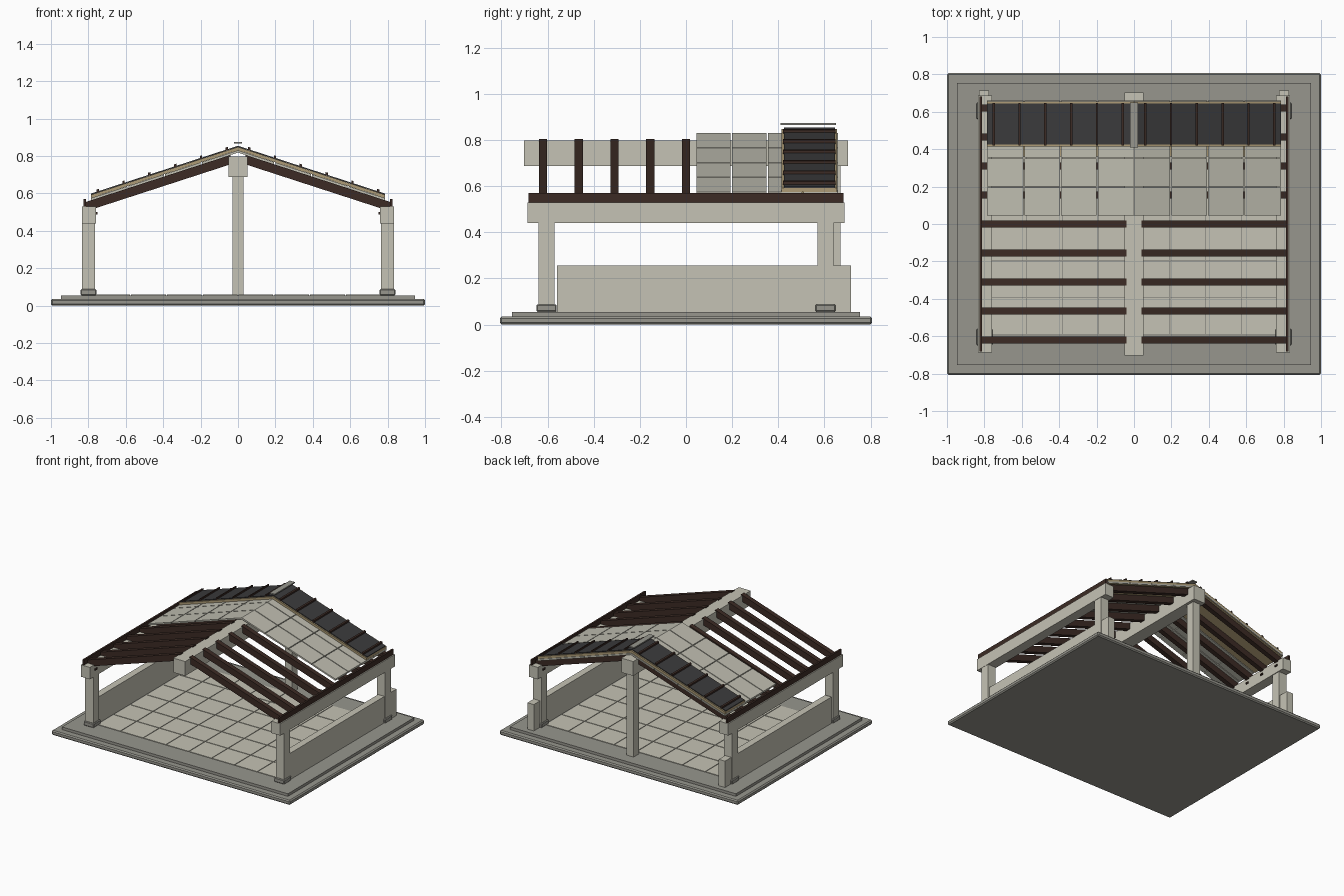
import bpy, bmesh, math
from mathutils import Vector

if "Cube" in bpy.data.objects:
    bpy.data.objects.remove(bpy.data.objects["Cube"])


def material(name, rgb):
    m = bpy.data.materials.new(name)
    m.diffuse_color = (*rgb, 1)
    m.use_nodes = True
    m.node_tree.nodes["Principled BSDF"].inputs["Base Color"].default_value = m.diffuse_color
    return m


STONE = material("pale stone", (0.56, 0.545, 0.46))
GREY = material("grey concrete", (0.31, 0.305, 0.27))
WOOD = material("dark wood", (0.045, 0.024, 0.018))
METAL = material("charcoal metal", (0.043, 0.043, 0.045))
TAN = material("tan boarding", (0.42, 0.33, 0.18))
PANEL = material("roof panel", (0.52, 0.51, 0.435))

SLOPE = 0.325   # roof fall per unit of x
TOP = 0.83      # panel surface height at the ridge


def add_hex(bm, bottom, top):
    v = [bm.verts.new(p) for p in bottom + top]
    for f in ((3, 2, 1, 0), (4, 5, 6, 7), (0, 1, 5, 4), (1, 2, 6, 5), (2, 3, 7, 6), (3, 0, 4, 7)):
        bm.faces.new([v[i] for i in f])


def add_box(bm, x0, x1, y0, y1, z0, z1):
    ring = ((x0, y0), (x1, y0), (x1, y1), (x0, y1))
    add_hex(bm, [(x, y, z0) for x, y in ring], [(x, y, z1) for x, y in ring])


def add_slope(bm, x0, x1, y0, y1, low, high):
    """Slab following the roof pitch on the +x side; low/high are offsets from the panel surface."""
    ring = ((x0, y0), (x1, y0), (x1, y1), (x0, y1))
    at = lambda off: [(x, y, TOP - SLOPE * x + off) for x, y in ring]
    add_hex(bm, at(low), at(high))


def finish(bm, name, mat, mirror=False, bevel=0.0):
    bmesh.ops.recalc_face_normals(bm, faces=bm.faces)
    me = bpy.data.meshes.new(name)
    bm.to_mesh(me)
    bm.free()
    me.materials.append(mat)
    ob = bpy.data.objects.new(name, me)
    bpy.context.collection.objects.link(ob)
    if mirror:
        mod = ob.modifiers.new("mirror", 'MIRROR')
        mod.use_mirror_merge = False
    if bevel:
        b = ob.modifiers.new("bevel", 'BEVEL')
        b.width, b.segments = bevel, 1
    return ob


def boxes(name, mat, dims, mirror=False, bevel=0.0):
    bm = bmesh.new()
    for d in dims:
        add_box(bm, *d)
    return finish(bm, name, mat, mirror, bevel)


def slopes(name, mat, dims):
    bm = bmesh.new()
    for d in dims:
        add_slope(bm, *d)
    return finish(bm, name, mat, True)


# Stepped base
boxes("base_slab", GREY, [(-1, 1, -0.807, 0.807, 0, 0.035)], bevel=0.008)
boxes("base_step", GREY, [(-0.947, 0.947, -0.755, 0.755, 0.03, 0.055)])

# Paving tiles with open joints
nx, ny, g = 8, 6, 0.003
tx, ty = 1.53 / nx, 1.18 / ny
boxes("floor_tiles", STONE,
      [(-0.765 + i * tx + g, -0.765 + (i + 1) * tx - g,
        -0.59 + j * ty + g, -0.59 + (j + 1) * ty - g, 0.05, 0.059)
       for i in range(nx) for j in range(ny)])

# Corner columns and their feet
boxes("corner_columns", STONE,
      [(0.765, 0.833, s * 0.605 - 0.035, s * 0.605 + 0.035, 0.05, 0.45) for s in (-1, 1)], True)
boxes("column_feet", GREY,
      [(0.757, 0.842, s * 0.605 - 0.044, s * 0.605 + 0.044, 0.055, 0.088) for s in (-1, 1)],
      True, 0.005)

# Low side walls, rear post, beams
boxes("side_walls", STONE, [(0.775, 0.828, -0.56, 0.715, 0.05, 0.255)], True)
boxes("rear_post", STONE, [(-0.03, 0.03, 0.605, 0.67, 0.05, 0.70)])
boxes("eave_beams", STONE, [(0.76, 0.835, -0.688, 0.688, 0.44, 0.53)], True)
boxes("ridge_beam", STONE, [(-0.05, 0.05, -0.703, 0.703, 0.688, 0.797)])
boxes("eave_boards", WOOD, [(0.813, 0.827, -0.683, 0.683, 0.528, 0.57)], True)

# Rafters and the bolts below them
ys = [-0.62 + 0.155 * i for i in range(9)]
slopes("rafters", WOOD, [(0.04, 0.818, y - 0.018, y + 0.018, -0.062, -0.012) for y in ys])
boxes("rafter_bolts", WOOD,
      [(0.752, 0.762, y - 0.012, y + 0.012, 0.487, 0.499) for y in ys], True)

# Roof panels, four rows of four per side
px, py = 0.785 / 4, 0.155
slopes("roof_panels", PANEL,
       [(i * px + (g if i else 0), (i + 1) * px - (g if i < 3 else 0),
         0.042 + j * py + g, 0.042 + (j + 1) * py - g, -0.012, 0)
        for i in range(4) for j in range(4)])

# Tan boarding under and over the rear panels
slopes("roof_boarding", TAN, [(0, 0.785, 0.415, 0.655, 0.0005, 0.018),
                              (0.05, 0.785, 0.36, 0.655, -0.015, -0.0125)])

# Metal sheet with standing ribs
slopes("metal_sheet", METAL, [(0, 0.785, 0.425, 0.645, 0.0182, 0.024)])
slopes("metal_ribs", WOOD,
       [(x - 0.006, x + 0.006, 0.42, 0.648, 0.02, 0.036)
        for x in (0.06 + 0.138 * i for i in range(6))])

# Ridge cap
boxes("ridge_cap", GREY, [(-0.021, 0.021, 0.41, 0.65, 0.866, 0.875)])
